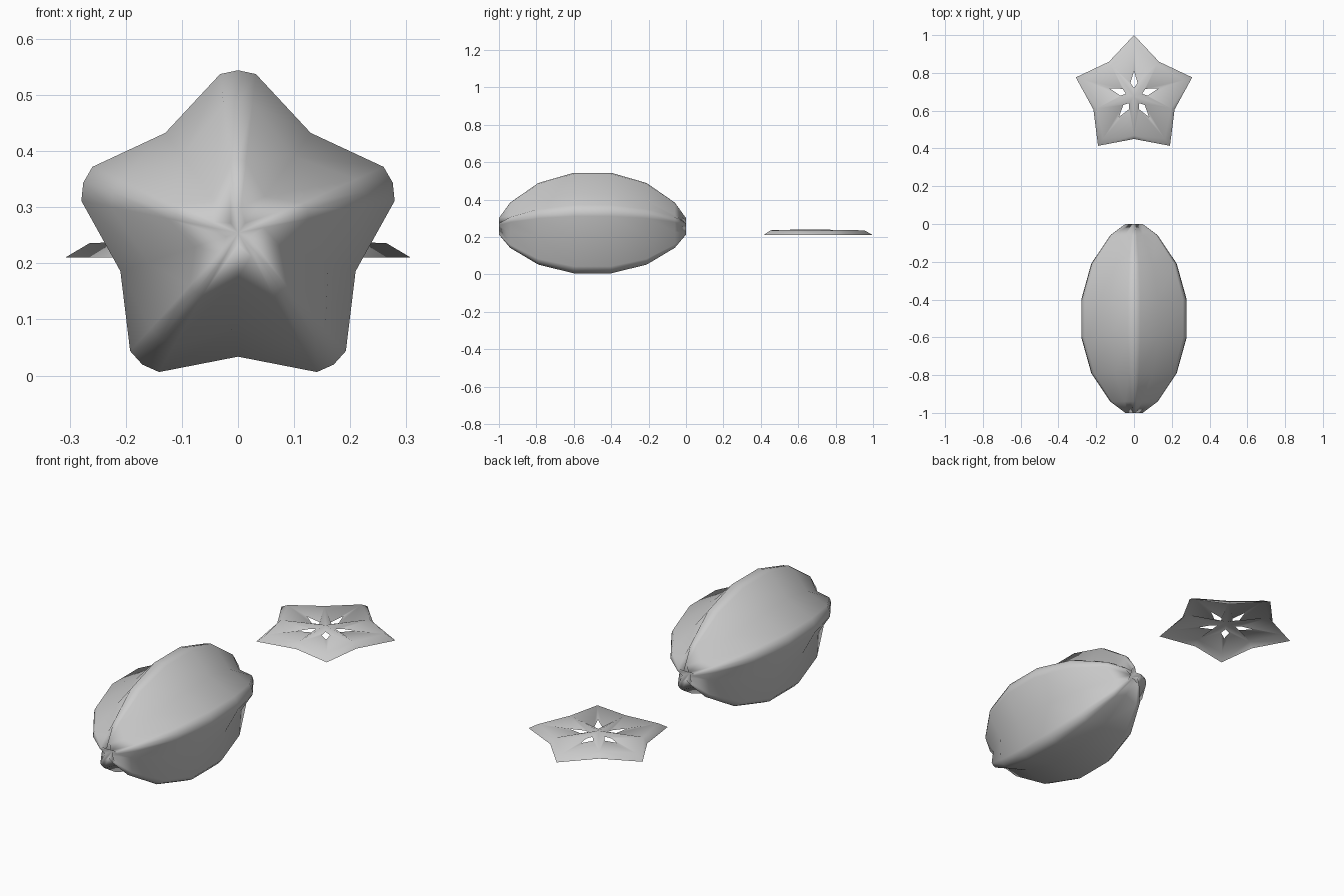
import bpy, bmesh
from math import sin, cos, pi

if "Cube" in bpy.data.objects:
    bpy.data.objects.remove(bpy.data.objects["Cube"])


def finish(bm, name, smooth_angle):
    bmesh.ops.recalc_face_normals(bm, faces=bm.faces)
    me = bpy.data.meshes.new(name)
    bm.to_mesh(me)
    bm.free()
    ob = bpy.data.objects.new(name, me)
    bpy.context.collection.objects.link(ob)
    bpy.ops.object.select_all(action='DESELECT')
    ob.select_set(True)
    bpy.context.view_layer.objects.active = ob
    bpy.ops.object.shade_smooth_by_angle(angle=smooth_angle)
    return ob


# Whole fruit: five-ribbed star section, swollen along y
def make_fruit():
    bm = bmesh.new()
    cz = 0.254
    # y, rib scale, groove radius relative to rib
    half = [(-1.0, 0.165, 0.45), (-0.94, 0.45, 0.62),
            (-0.79, 0.81, 0.72), (-0.60, 1.0, 0.76)]
    stations = half + [(-1 - y, s, g) for y, s, g in reversed(half)]
    rings = []
    for y, s, g in stations:
        ring = []
        for k in range(5):
            a = pi / 2 - k * 2 * pi / 5
            for r, da in ((0.285, 0.112), (0.29, 0), (0.285, -0.112),
                          (0.29 * g, -pi / 5)):
                ring.append(bm.verts.new((r * s * cos(a + da), y,
                                          cz + r * s * sin(a + da))))
        rings.append(ring)
    n = len(rings[0])
    for a, b in zip(rings, rings[1:]):
        for i in range(n):
            j = (i + 1) % n
            bm.faces.new((a[i], a[j], b[j], b[i]))
    # dimpled ends
    for ring, y in ((rings[0], -0.97), (rings[-1], -0.03)):
        c = bm.verts.new((0, y, cz))
        for i in range(n):
            bm.faces.new((ring[i], ring[(i + 1) % n], c))
    return finish(bm, "star_fruit", pi)


# Cut slice: thin open star shell with five seed slots
def make_slice():
    bm = bmesh.new()
    cy = 0.676

    def vert(r, a, z, side=0):
        return bm.verts.new((r * cos(a) - side * sin(a),
                             cy + r * sin(a) + side * cos(a), z))

    angles = [pi / 2 + k * 2 * pi / 5 for k in range(5)]
    centre = vert(0, 0, 0.241)
    tip_low = [vert(0.324, a, 0.21) for a in angles]
    tip_top = [vert(0.278, a, 0.236) for a in angles]
    notch_low = [vert(0.226, a + pi / 5, 0.21) for a in angles]
    notch_top = [vert(0.207, a + pi / 5, 0.238) for a in angles]
    for k, a in enumerate(angles):
        slot_in = vert(0.045, a, 0.229)
        slot_out = vert(0.135, a, 0.232)
        for side, m in ((1, k), (-1, k - 1)):
            edge = vert(0.07, a, 0.224, side * 0.019)
            quads = [(tip_low[k], notch_low[m], notch_top[m], tip_top[k]),
                     (tip_top[k], notch_top[m], edge, slot_out),
                     (notch_top[m], centre, slot_in, edge)]
            for q in quads:
                bm.faces.new(q)
    ob = finish(bm, "fruit_slice", pi)
    return ob


make_fruit()
make_slice()
